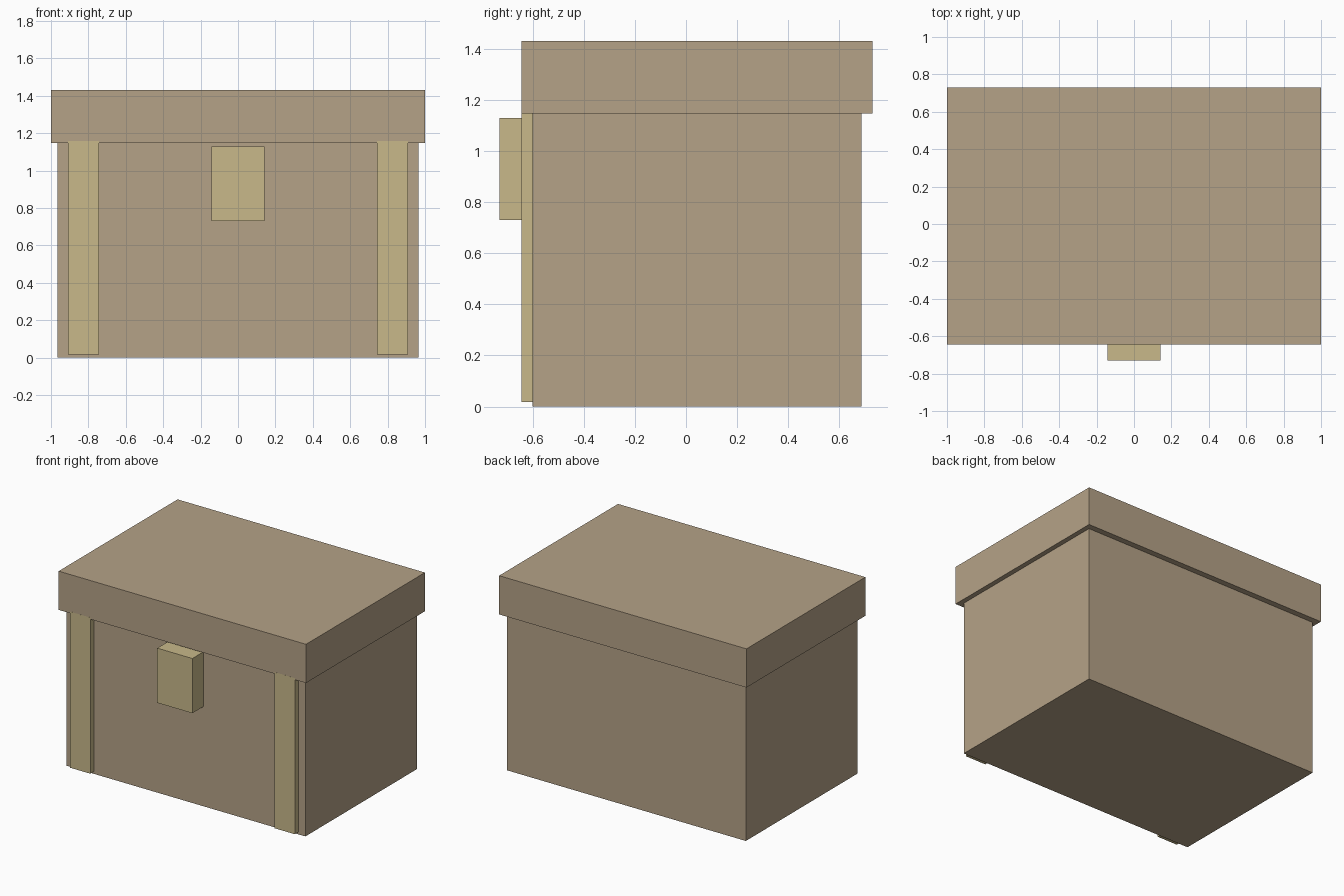
import bpy
import bmesh
from mathutils import Vector

cube = bpy.data.objects.get("Cube")
if cube:
    bpy.data.objects.remove(cube, do_unlink=True)


def make_material(name, color):
    mat = bpy.data.materials.new(name)
    mat.use_nodes = True
    mat.diffuse_color = (*color, 1)
    mat.node_tree.nodes["Principled BSDF"].inputs["Base Color"].default_value = (*color, 1)
    return mat


def box(name, low, high, mat):
    """Flat-faced box spanning two opposite corners."""
    low, high = Vector(low), Vector(high)
    size, center = high - low, (low + high) / 2
    bm = bmesh.new()
    bmesh.ops.create_cube(bm, size=1)
    bmesh.ops.scale(bm, vec=size, verts=bm.verts)
    mesh = bpy.data.meshes.new(name)
    bm.to_mesh(mesh)
    bm.free()
    mesh.materials.append(mat)
    obj = bpy.data.objects.new(name, mesh)
    obj.location = center
    bpy.context.collection.objects.link(obj)
    return obj


wood = make_material("tan wood", (0.462, 0.361, 0.242))
brass = make_material("pale brass", (0.578, 0.479, 0.254))

body_front, lid_front, rim = -0.6, -0.643, 1.147

# Chest body and overhanging lid
box("chest_body", (-0.965, body_front, 0), (0.965, 0.687, rim), wood)
box("chest_lid", (-1, lid_front, rim), (1, 0.73, 1.43), wood)

# Front straps, tucked just past the lid's lower edge
for side, x in (("left", 0.827), ("right", -0.827)):
    box(side + "_strap", (x - 0.083, lid_front - 0.0005, 0.018),
        (x + 0.083, body_front, rim + 0.012), brass)

# Latch block
box("latch", (-0.142, -0.73, 0.73), (0.142, body_front, 1.13), brass)
